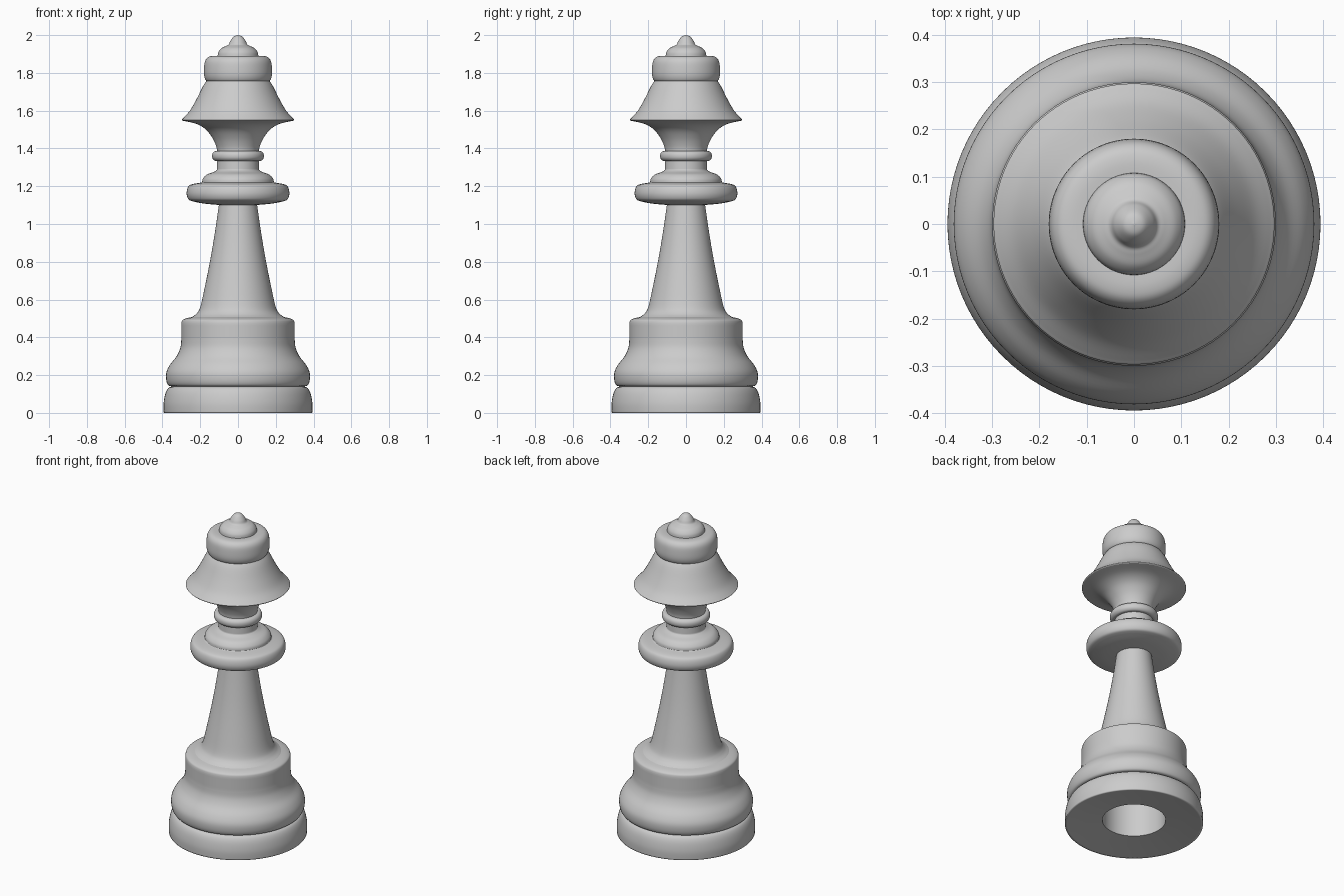
import bpy, bmesh, math

SIDES = 96

mat = bpy.data.materials.new("light grey")
mat.diffuse_color = (0.6, 0.6, 0.6, 1)


def spline(pts, steps=5):
    """Smooth curve through the given (radius, height) points."""
    out = []
    for i in range(len(pts) - 1):
        p0, p1, p2 = pts[max(i - 1, 0)], pts[i], pts[i + 1]
        p3 = pts[min(i + 2, len(pts) - 1)]
        for s in range(steps):
            t = s / steps
            out.append(tuple(
                0.5 * (2 * b + (c - a) * t + (2 * a - 5 * b + 4 * c - d) * t * t
                       + (3 * b - a - 3 * c + d) * t ** 3)
                for a, b, c, d in zip(p0, p1, p2, p3)))
    return out + [pts[-1]]


def lathe(name, *runs):
    """Turn smooth runs of profile points (ordered upward) about the z axis."""
    prof = []
    for run in runs:
        for p in spline(run):
            if not prof or math.dist(p, prof[-1]) > 1e-5:
                prof.append(p)
    bm = bmesh.new()
    rings = []
    for r, z in prof:
        if r < 1e-4:
            rings.append([bm.verts.new((0, 0, z))] * SIDES)
        else:
            rings.append([bm.verts.new((r * math.cos(a), r * math.sin(a), z))
                          for a in (2 * math.pi * j / SIDES for j in range(SIDES))])
    for lo, hi in zip(rings, rings[1:]):
        for j in range(SIDES):
            k = (j + 1) % SIDES
            bm.faces.new(list(dict.fromkeys((lo[j], lo[k], hi[k], hi[j]))))
    for f in bm.faces:
        f.smooth = True
    me = bpy.data.meshes.new(name)
    bm.to_mesh(me)
    bm.free()
    me.materials.append(mat)
    ob = bpy.data.objects.new(name, me)
    bpy.context.collection.objects.link(ob)
    return ob


# hollow in the underside
lathe("foot_hollow", [(0, 0.25), (0.18, 0.25)], [(0.18, 0.25), (0.18, 0.025)])
# foot ring with its underside
lathe("foot_ring", [(0.18, 0.025), (0.30, 0.012), (0.393, 0)],
      [(0.393, 0), (0.394, 0.05), (0.385, 0.10), (0.37, 0.13), (0.35, 0.14)])
# bulging base and drum
lathe("base_drum", [(0.35, 0.14), (0.37, 0.147), (0.38, 0.175), (0.379, 0.215),
                    (0.36, 0.255), (0.325, 0.30), (0.305, 0.345), (0.30, 0.39)],
      [(0.30, 0.39), (0.30, 0.475)],
      [(0.30, 0.475), (0.295, 0.49), (0.275, 0.50), (0.245, 0.507)])
# tapering shaft
lathe("shaft", [(0.245, 0.507), (0.22, 0.525), (0.20, 0.56), (0.177, 0.66),
                (0.145, 0.82), (0.12, 0.97), (0.10, 1.11)])
# wide collar
lathe("collar", [(0.09, 1.10), (0.18, 1.108), (0.24, 1.12)],
      [(0.24, 1.12), (0.262, 1.13), (0.272, 1.16), (0.265, 1.195),
       (0.245, 1.21), (0.19, 1.22)],
      [(0.19, 1.22), (0.186, 1.24), (0.165, 1.262), (0.13, 1.275), (0.112, 1.285)],
      [(0.112, 1.285), (0.11, 1.335)])
# thin neck ring
lathe("neck_ring", [(0.108, 1.333), (0.125, 1.336), (0.136, 1.35), (0.136, 1.37),
                    (0.125, 1.384), (0.105, 1.387)])
# flaring neck under the crown
lathe("flared_neck", [(0.11, 1.38), (0.115, 1.41), (0.135, 1.455), (0.17, 1.50),
                      (0.22, 1.53), (0.293, 1.547)])
# sloping crown skirt
lathe("crown_skirt", [(0.293, 1.547), (0.297, 1.552), (0.29, 1.56)],
      [(0.29, 1.56), (0.255, 1.60), (0.22, 1.66), (0.185, 1.73), (0.165, 1.76)])
# rounded crown band
lathe("crown_band", [(0.155, 1.753), (0.17, 1.76), (0.179, 1.785), (0.18, 1.82),
                     (0.175, 1.86), (0.16, 1.882), (0.135, 1.89), (0.10, 1.89)])
# top dome with finial
lathe("dome_finial", [(0.108, 1.888), (0.104, 1.91), (0.088, 1.93), (0.065, 1.942),
                      (0.05, 1.95), (0.04, 1.97), (0.022, 1.993), (0, 2.0)])
